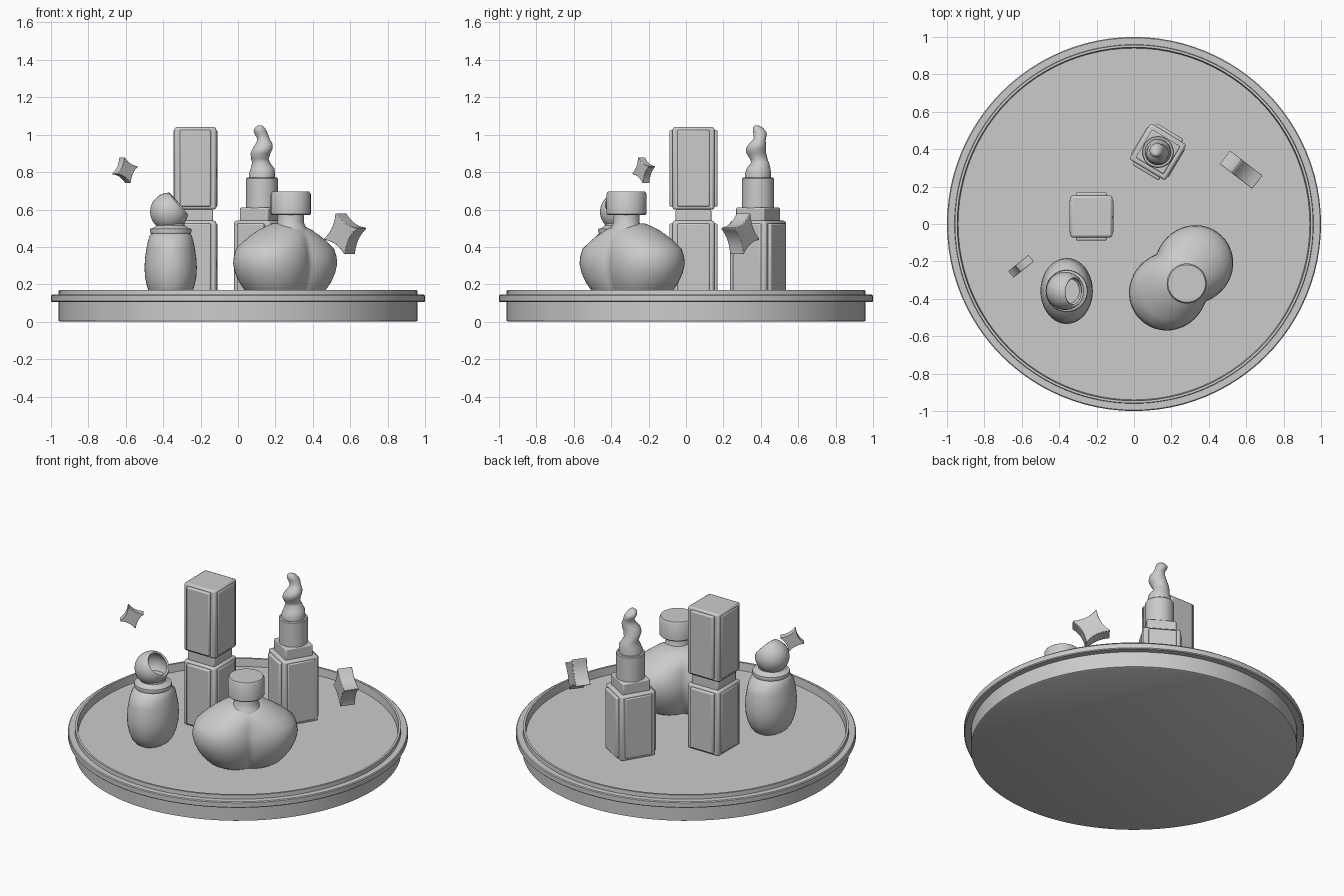
import bpy, bmesh, math
from mathutils import Matrix, Vector

cube = bpy.data.objects.get("Cube")
if cube:
    bpy.data.objects.remove(cube, do_unlink=True)

grey = bpy.data.materials.new("plain_grey")
grey.use_nodes = True
COLOUR = (0.6, 0.6, 0.6, 1)
grey.diffuse_color = COLOUR
grey.node_tree.nodes["Principled BSDF"].inputs["Base Color"].default_value = COLOUR


def finish(name, bm, matrix=Matrix(), bevel=0, angle=35):
    bmesh.ops.recalc_face_normals(bm, faces=bm.faces)
    mesh = bpy.data.meshes.new(name)
    bm.to_mesh(mesh)
    bm.free()
    mesh.materials.append(grey)
    obj = bpy.data.objects.new(name, mesh)
    obj.matrix_world = matrix
    bpy.context.collection.objects.link(obj)
    if bevel:
        mod = obj.modifiers.new("soft_edges", 'BEVEL')
        mod.width, mod.segments = bevel, 2
    bpy.ops.object.select_all(action='DESELECT')
    obj.select_set(True)
    bpy.context.view_layer.objects.active = obj
    bpy.ops.object.shade_smooth_by_angle(angle=math.radians(angle))
    return obj


def loft(name, profile, centre=(0, 0), sides=40, shape=None, angle=35):
    """Stack rings of (radius, height); shape(angle, radius, height) returns x, y."""
    shape = shape or (lambda a, r, z: (r * math.cos(a), r * math.sin(a)))
    bm = bmesh.new()
    rings = []
    for r, z in profile:
        pts = [shape(math.tau * i / sides, r, z) for i in range(sides)]
        rings.append([bm.verts.new((x, y, z)) for x, y in pts])
    for low, high in zip(rings, rings[1:]):
        for i in range(sides):
            j = (i + 1) % sides
            bm.faces.new((low[i], low[j], high[j], high[i]))
    bm.faces.new(rings[0])
    bm.faces.new(rings[-1])
    return finish(name, bm, Matrix.Translation((*centre, 0)), angle=angle)


def box(name, matrix, centre, size, bevel=0.008):
    bm = bmesh.new()
    bmesh.ops.create_cube(bm, size=1)
    bmesh.ops.scale(bm, vec=size, verts=bm.verts)
    bmesh.ops.translate(bm, vec=centre, verts=bm.verts)
    return finish(name, bm, matrix, bevel)


def panelled_box(name, matrix, z0, z1):
    """Square case with a raised panel on each side."""
    mid, tall = (z0 + z1) / 2, z1 - z0
    box(name, matrix, (0, 0, mid), (0.224, 0.224, tall), 0.012)
    box(name + "_front_back_panels", matrix, (0, 0, mid), (0.165, 0.258, tall - 0.03))
    box(name + "_side_panels", matrix, (0, 0, mid), (0.236, 0.175, tall - 0.03))


# Round tray with a projecting lip and a low inner wall
FLOOR = 0.12
loft("tray", [(0.95, 0), (0.96, 0.005), (0.96, 0.105), (0.995, 0.105), (1, 0.11),
              (1, 0.14), (0.995, 0.145), (0.96, 0.145), (0.958, 0.17),
              (0.945, 0.17), (0.94, FLOOR)], sides=96, angle=30)

# Closed lipstick
closed = Matrix.Translation((-0.228, 0.04, 0))
panelled_box("closed_case_base", closed, FLOOR, 0.54)
box("closed_case_neck", closed, (0, 0, 0.565), (0.19, 0.19, 0.07))
panelled_box("closed_case_cap", closed, 0.6, 1.04)

# Open lipstick, turned on the tray
spot = (0.128, 0.385)
opened = Matrix.Translation((*spot, 0)) @ Matrix.Rotation(math.radians(-31), 4, 'Z')
panelled_box("open_case_base", opened, FLOOR, 0.54)
box("open_case_collar", opened, (0, 0, 0.57), (0.176, 0.176, 0.08))
loft("lipstick_tube", [(0.085, 0.6), (0.085, 0.765), (0.08, 0.77)], spot)


def swirl(a, r, z):
    # rings drift sideways around the axis to give the twist
    drift = 0.012 * min(1, max(0, (z - 0.8) / 0.05))
    turn = (z - 0.8) * 40
    return (r * math.cos(a) + drift * math.cos(turn),
            r * math.sin(a) + drift * math.sin(turn))


loft("lipstick_bullet", [(0.07, 0.76), (0.07, 0.79), (0.063, 0.82), (0.048, 0.85),
                         (0.047, 0.87), (0.053, 0.9), (0.054, 0.925), (0.046, 0.95),
                         (0.035, 0.97), (0.033, 0.985), (0.036, 1.005), (0.035, 1.02),
                         (0.026, 1.038), (0.012, 1.048), (0.003, 1.05)],
     spot, 32, swirl, 60)


# Two-lobed perfume bottle
def lobes(a, r, z):
    half_gap, radius = 0.113, 0.2
    c = abs(math.cos(a))
    reach = half_gap * c + math.sqrt(radius ** 2 - (half_gap * math.sin(a)) ** 2)
    reach += 0.018 * (1 - c) ** 2
    # plan grows rounder towards the neck
    blend = min(1, max(0, (z - 0.4) / 0.12))
    reach = r * (reach * (1 - blend) + 0.23 * blend)
    turned = a + math.radians(46)
    return reach * math.cos(turned), reach * math.sin(turned)


loft("perfume_body", [(0.55, FLOOR), (0.68, 0.14), (0.78, 0.17), (0.88, 0.21),
                      (0.96, 0.26), (1, 0.31), (0.985, 0.35), (0.94, 0.39),
                      (0.84, 0.43), (0.74, 0.46), (0.6, 0.49), (0.45, 0.51),
                      (0.3, 0.525)], (0.252, -0.288), 64, lobes, 60)
cap_spot = (0.282, -0.318)
loft("perfume_neck", [(0.1, 0.47), (0.08, 0.51), (0.07, 0.53), (0.07, 0.58)], cap_spot)
loft("perfume_cap", [(0.1, 0.57), (0.107, 0.577), (0.107, 0.683), (0.1, 0.695)], cap_spot)

# Oval jar with a flared collar
jar = (-0.36, -0.358)


def oval(a, r, z):
    stretch = 1.26 if z < 0.44 else 1.05
    return r * math.cos(a), stretch * r * math.sin(a)


loft("jar_body", [(0.09, FLOOR), (0.112, 0.15), (0.127, 0.19), (0.137, 0.24),
                  (0.14, 0.29), (0.137, 0.34), (0.13, 0.39), (0.122, 0.43),
                  (0.113, 0.46), (0.1, 0.475)], jar, 40, oval, 60)
loft("jar_collar", [(0.095, 0.465), (0.108, 0.472), (0.112, 0.485), (0.11, 0.497),
                    (0.095, 0.5), (0.075, 0.515), (0.07, 0.54)], jar)

# Hollow ball on the jar, cut open on a slant
bm = bmesh.new()
bmesh.ops.create_uvsphere(bm, u_segments=32, v_segments=20, radius=0.102)
bmesh.ops.bisect_plane(bm, geom=bm.verts[:] + bm.edges[:] + bm.faces[:],
                       plane_co=(0, 0, 0.066), plane_no=(0, 0, 1), clear_outer=True)
opening = Vector((0.77, -0.05, 0.64))
tilt = opening.to_track_quat('Z', 'Y').to_matrix().to_4x4()
ball = finish("hollow_ball", bm, Matrix.Translation((-0.368, -0.358, 0.588)) @ tilt)
wall = ball.modifiers.new("wall", 'SOLIDIFY')
wall.thickness, wall.offset = 0.012, -1


# Floating four-pointed stars
def star(name, centre, facing, radius, depth, roll):
    bm = bmesh.new()
    verts, steps = [], 8
    for q in range(4):
        a = math.tau * q / 4
        tip = Vector((math.cos(a), math.sin(a), 0))
        side = Vector((-math.sin(a), math.cos(a), 0))
        for i in range(steps):
            t = (i + 0.4) / (steps - 0.2)
            p = tip.lerp(side, t) - (tip + side) * 0.5 * t * (1 - t)
            verts.append(bm.verts.new(p * radius - Vector((0, 0, depth / 2))))
    face = bm.faces.new(verts)
    top = bmesh.ops.extrude_face_region(bm, geom=[face])["geom"]
    bmesh.ops.translate(bm, vec=(0, 0, depth),
                        verts=[v for v in top if isinstance(v, bmesh.types.BMVert)])
    n = Vector(facing).normalized()
    right = Vector((0, 0, 1)).cross(n).normalized()
    frame = Matrix((right, n.cross(right), n)).transposed().to_4x4()
    spin = Matrix.Rotation(math.radians(roll), 4, 'Z')
    finish(name, bm, Matrix.Translation(centre) @ frame @ spin, 0.004)


star("small_star", (-0.604, -0.226, 0.81), (0.62, -0.78, 0), 0.078, 0.045, 16)
star("large_star", (0.573, 0.29, 0.47), (-0.61, -0.79, 0), 0.122, 0.09, 15)
